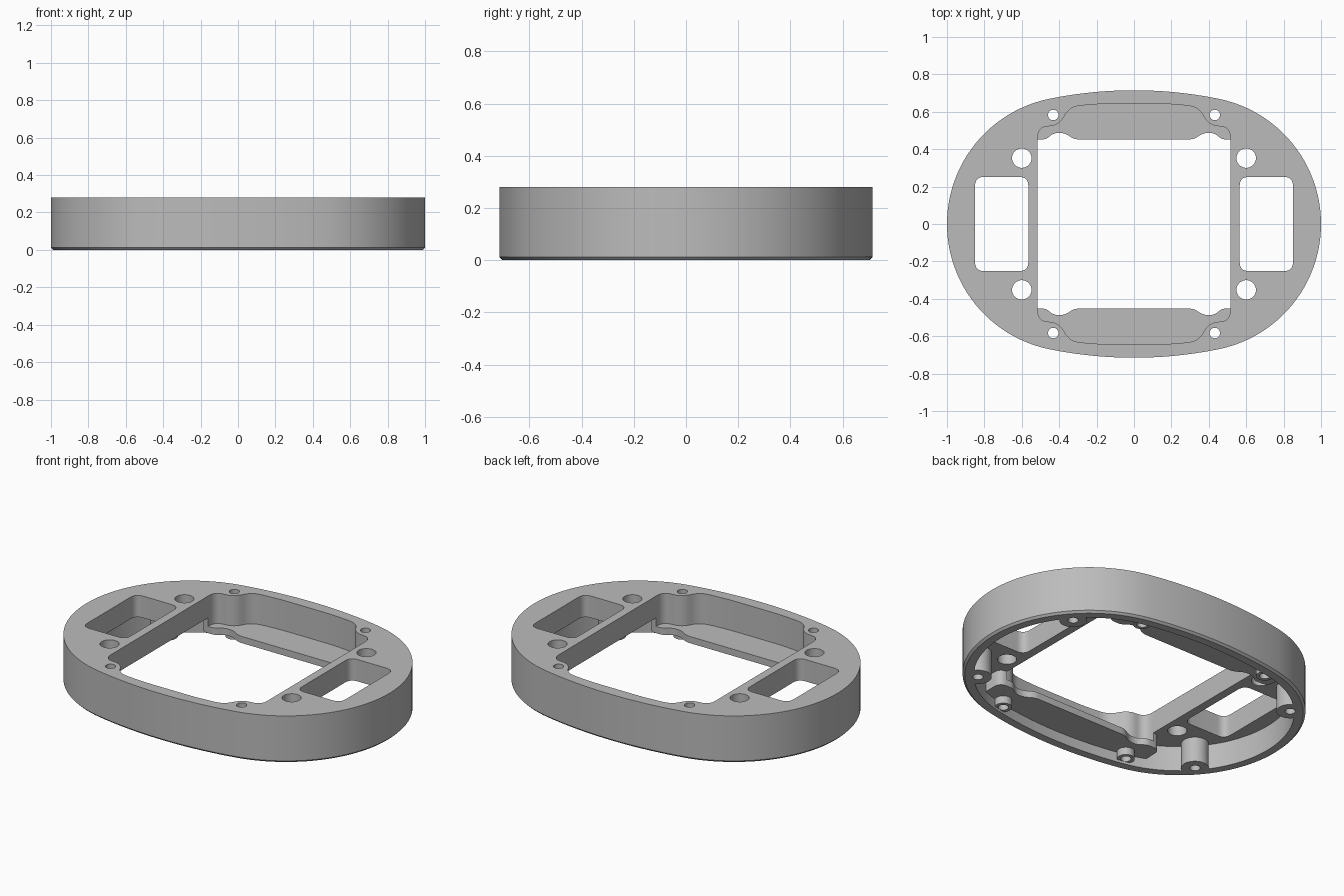
import bpy, bmesh, math

cube = bpy.data.objects.get("Cube")
if cube:
    bpy.data.objects.remove(cube, do_unlink=True)

HEIGHT = 0.28
grey = bpy.data.materials.new("plain_grey")
grey.use_nodes = True
colour = (0.5, 0.5, 0.5, 1)
grey.diffuse_color = colour
grey.node_tree.nodes["Principled BSDF"].inputs["Base Color"].default_value = colour


def outline(inset=0.0):
    """Oval made of two side arcs joined tangentially by two flatter arcs."""
    side, low = 0.317, 1.55
    gap = math.hypot(side, low)
    r_side = 1 - side
    r_flat = r_side + gap
    lean = math.atan2(low, side)
    pts = []

    def arc(cx, cy, r, a0, a1, n):
        for i in range(n):
            a = a0 + (a1 - a0) * i / n
            pts.append((cx + (r - inset) * math.cos(a), cy + (r - inset) * math.sin(a)))

    arc(side, 0, r_side, -lean, lean, 48)
    arc(0, -low, r_flat, lean, math.pi - lean, 20)
    arc(-side, 0, r_side, math.pi - lean, math.pi + lean, 48)
    arc(0, low, r_flat, math.pi + lean, 2 * math.pi - lean, 20)
    return pts


def fillet(pts, radius, steps=8):
    """Round every corner of a polygon."""
    out = []
    for i, (x, y) in enumerate(pts):
        ends = []
        for nx, ny in (pts[i - 1], pts[(i + 1) % len(pts)]):
            length = math.hypot(nx - x, ny - y)
            t = min(radius, 0.48 * length) / length
            ends.append((x + (nx - x) * t, y + (ny - y) * t))
        for k in range(steps + 1):
            t = k / steps
            a, b, c = (1 - t) ** 2, 2 * t * (1 - t), t * t
            out.append((a * ends[0][0] + b * x + c * ends[1][0],
                        a * ends[0][1] + b * y + c * ends[1][1]))
    return out


def mirrored(quarter):
    """Four-way symmetric polygon from a quarter running from +x to +y."""
    half = quarter + [(-x, y) for x, y in reversed(quarter)]
    return half + [(-x, -y) for x, y in half]


def box(x0, x1, y0, y1):
    return [(x0, y0), (x1, y0), (x1, y1), (x0, y1)]


def circle(x, y, r, n=32):
    return [(x + r * math.cos(2 * math.pi * i / n), y + r * math.sin(2 * math.pi * i / n))
            for i in range(n)]


def loft(name, layers):
    """Solid through matching polygons at rising heights."""
    bm = bmesh.new()
    rings = [[bm.verts.new((x, y, z)) for x, y in pts] for pts, z in layers]
    for low, high in zip(rings, rings[1:]):
        for i in range(len(low)):
            j = (i + 1) % len(low)
            bm.faces.new((low[i], low[j], high[j], high[i]))
    bm.faces.new(rings[0][::-1])
    bm.faces.new(rings[-1])
    bmesh.ops.recalc_face_normals(bm, faces=bm.faces)
    mesh = bpy.data.meshes.new(name)
    bm.to_mesh(mesh)
    bm.free()
    mesh.materials.append(grey)
    obj = bpy.data.objects.new(name, mesh)
    bpy.context.collection.objects.link(obj)
    return obj


def prism(name, pts, z0, z1):
    return loft(name, [(pts, z0), (pts, z1)])


def cut(target, cutter):
    """Subtract the cutter and remove it."""
    mod = target.modifiers.new("cut", "BOOLEAN")
    mod.operation, mod.solver, mod.object = "DIFFERENCE", "EXACT", cutter
    bpy.context.view_layer.objects.active = target
    bpy.ops.object.modifier_apply(modifier=mod.name)
    bpy.data.objects.remove(cutter, do_unlink=True)


SIGNS = [(sx, sy) for sx in (-1, 1) for sy in (-1, 1)]
RIM, TUBE, BIG = (0.765, 0.40), (0.432, 0.583), (0.6, 0.352)

# Body with a small chamfer around the bottom edge
body = loft("housing_ring", [(outline(0.012), 0), (outline(), 0.012), (outline(), HEIGHT)])

# Shallow underside recess, leaving rim bosses and short screw tubes
shallow = prism("shallow_recess", outline(0.06), -0.1, 0.06)
for sx, sy in SIGNS:
    cut(shallow, prism("rim_boss", circle(sx * RIM[0], sy * RIM[1], 0.075), -0.2, 0.2))
    cut(shallow, prism("screw_tube", circle(sx * TUBE[0], sy * TUBE[1], 0.048), 0.015, 0.2))
cut(body, shallow)

# Deep underside cavity, leaving the front and back shelf blocks
deep = prism("deep_cavity", outline(0.06), 0.03, 0.15)
for sx, sy in SIGNS:
    cut(deep, prism("rim_boss", circle(sx * RIM[0], sy * RIM[1], 0.075), -0.2, 0.2))
for y0, y1 in ((0.452, 0.9), (-0.9, -0.452)):
    cut(deep, prism("shelf_block", fillet(box(-0.565, 0.565, y0, y1), 0.05), -0.2, 0.2))
cut(body, deep)

# Top pocket down to the shelves, then the main through opening
pocket = mirrored([(0.515, 0.52), (0.40, 0.525), (0.345, 0.628), (0.17, 0.643)])
cut(body, prism("pocket", fillet(pocket, 0.06), 0.10, 0.5))
opening = mirrored([(0.515, 0.452), (0.47, 0.452), (0.43, 0.487), (0.37, 0.487), (0.32, 0.452)])
cut(body, prism("opening", fillet(opening, 0.03), -0.3, 0.4))

# Side slots
for x0, x1 in ((0.565, 0.85), (-0.85, -0.565)):
    cut(body, prism("slot", fillet(box(x0, x1, -0.252, 0.252), 0.05), -0.3, 0.4))

# Large holes, screw holes and blind rim holes
for sx, sy in SIGNS:
    for (x, y), r, top in ((BIG, 0.052, 0.4), (TUBE, 0.028, 0.4), (RIM, 0.028, 0.15)):
        cut(body, prism("hole", circle(sx * x, sy * y, r), -0.3, top))

bpy.ops.object.select_all(action="DESELECT")
body.select_set(True)
bpy.context.view_layer.objects.active = body
bpy.ops.object.shade_smooth_by_angle(angle=math.radians(30))
